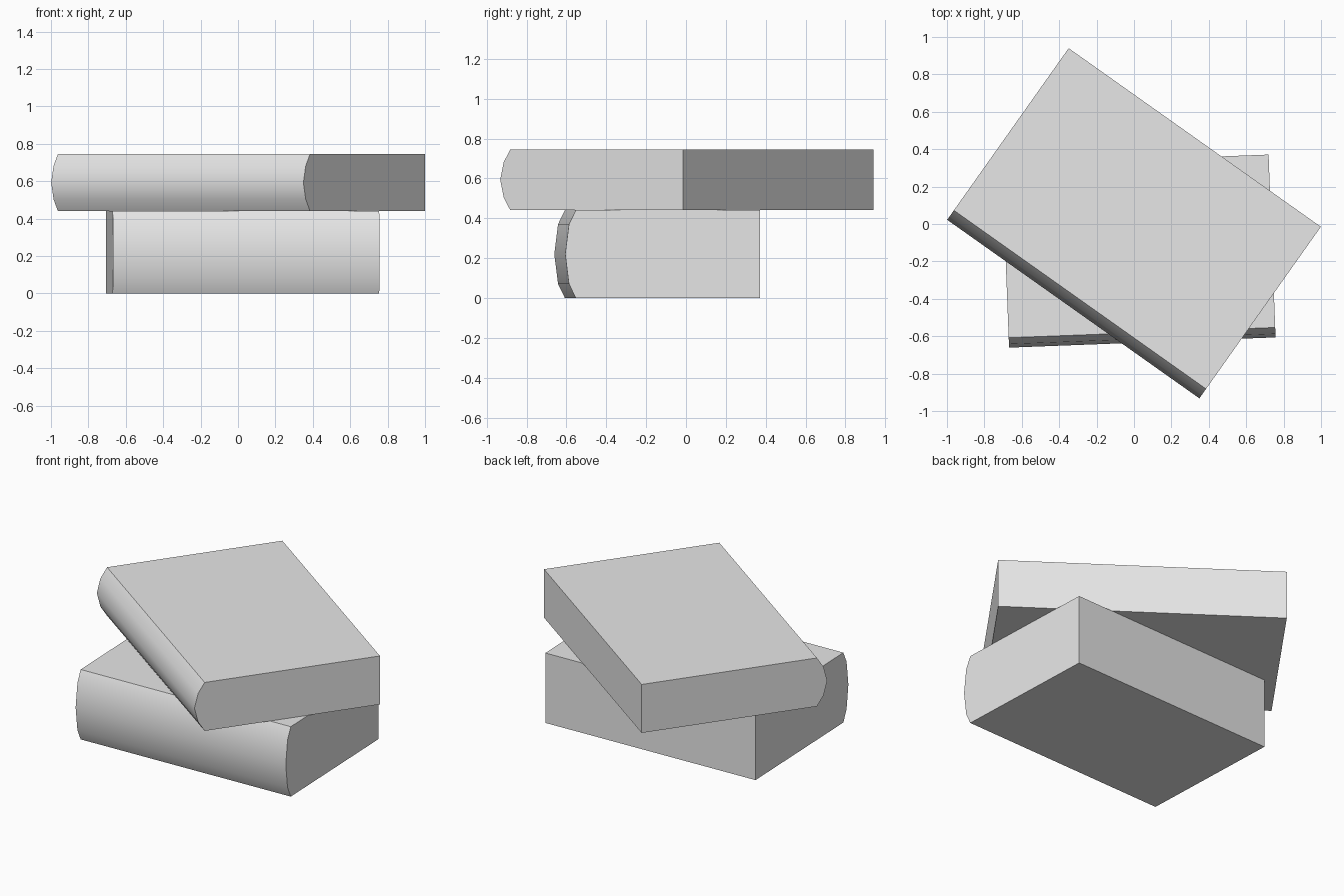
import bpy, bmesh, math
from mathutils import Matrix

cube = bpy.data.objects.get("Cube")
if cube:
    bpy.data.objects.remove(cube, do_unlink=True)

# One plain grey for everything
grey = bpy.data.materials.new("plain_grey")
grey.use_nodes = True
colour = (0.8, 0.8, 0.8, 1)
grey.diffuse_color = colour
grey.node_tree.nodes["Principled BSDF"].inputs["Base Color"].default_value = colour


def book(name, corner, angle, length, depth, z0, z1, bulge, shoulder, inset):
    """Extrude a side profile (flat covers, rounded spine) along the spine."""
    profile = [(depth, z0), (depth, z1), (0, z1),
               (-shoulder, z1 - inset), (-bulge, (z0 + z1) / 2),
               (-shoulder, z0 + inset), (0, z0)]
    bm = bmesh.new()
    face = bm.faces.new([bm.verts.new((0, y, z - z0)) for y, z in profile])
    ext = bmesh.ops.extrude_face_region(bm, geom=[face])
    moved = [v for v in ext["geom"] if isinstance(v, bmesh.types.BMVert)]
    bmesh.ops.translate(bm, verts=moved, vec=(length, 0, 0))
    bmesh.ops.recalc_face_normals(bm, faces=bm.faces)
    mesh = bpy.data.meshes.new(name)
    bm.to_mesh(mesh)
    bm.free()
    mesh.materials.append(grey)
    obj = bpy.data.objects.new(name, mesh)
    bpy.context.collection.objects.link(obj)
    obj.matrix_world = (Matrix.Translation((*corner, z0))
                        @ Matrix.Rotation(math.radians(angle), 4, "Z"))
    # Smooth spine, crisp cover edges
    bpy.ops.object.select_all(action="DESELECT")
    obj.select_set(True)
    bpy.context.view_layer.objects.active = obj
    bpy.ops.object.shade_smooth_by_angle(angle=math.radians(35))
    return obj


book("lower_book", (-0.67, -0.608), 2.2, 1.426, 0.925, 0, 0.44, 0.053, 0.034, 0.07)
book("upper_book", (-0.963, 0.073), -35.3, 1.652, 1.062, 0.44, 0.745, 0.062, 0.04, 0.063)
